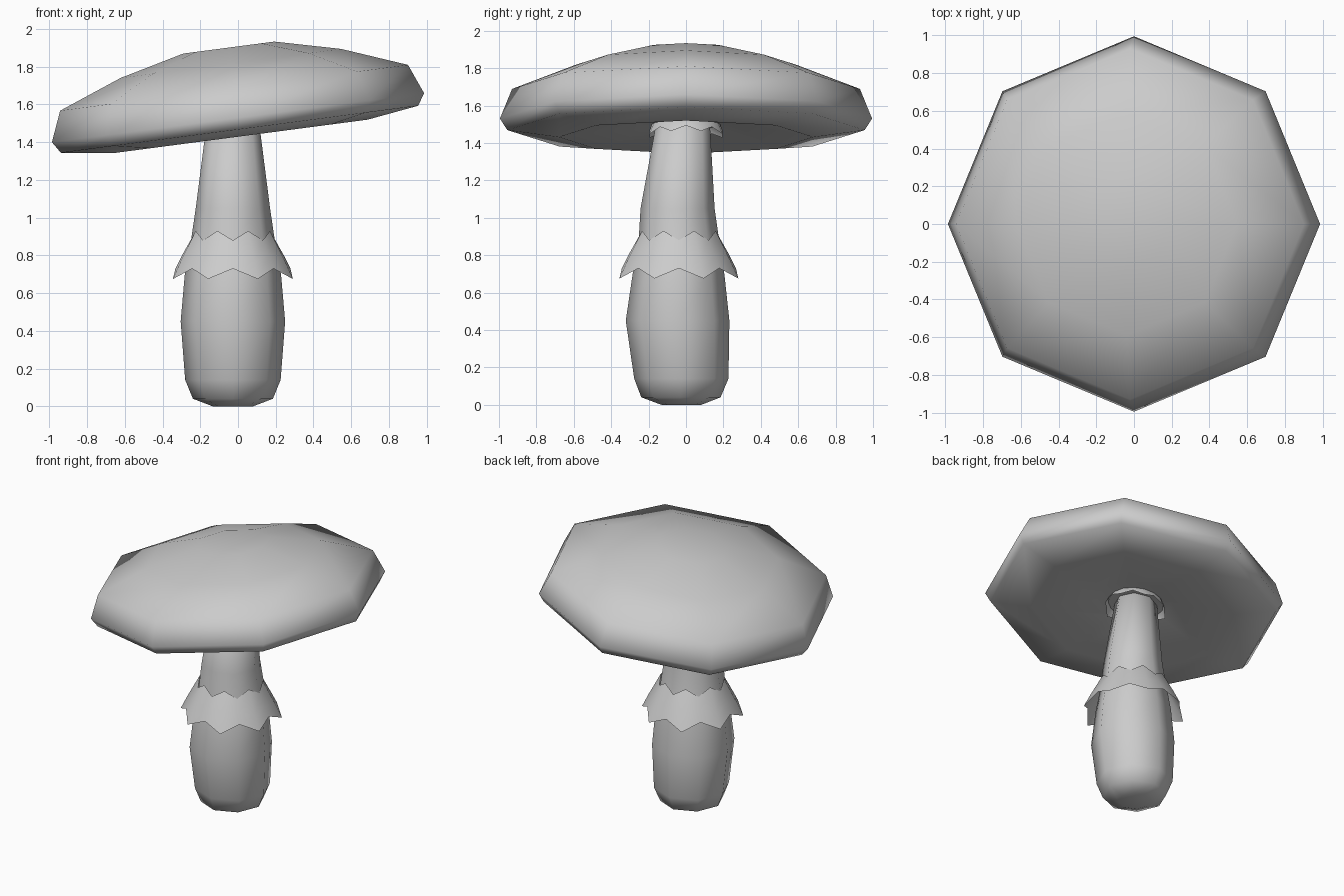
import bpy, bmesh, math
from mathutils import Matrix, Vector

if "Cube" in bpy.data.objects:
    bpy.data.objects.remove(bpy.data.objects["Cube"])


def loft(name, rings, cap_start=False, cap_end=False):
    """Skin a list of point rings into one smooth-shaded object."""
    bm = bmesh.new()
    loops = [[bm.verts.new(p) for p in ring] for ring in rings]
    n = len(loops[0])
    for a, b in zip(loops, loops[1:]):
        for i in range(n):
            j = (i + 1) % n
            bm.faces.new((a[i], a[j], b[j], b[i]))
    if cap_start:
        bm.faces.new(loops[0][::-1])
    if cap_end:
        bm.faces.new(loops[-1])
    if cap_start and cap_end:
        bmesh.ops.recalc_face_normals(bm, faces=bm.faces)
    mesh = bpy.data.meshes.new(name)
    bm.to_mesh(mesh)
    bm.free()
    mesh.shade_smooth()
    obj = bpy.data.objects.new(name, mesh)
    bpy.context.collection.objects.link(obj)
    return obj


def octagon(rx, ry, z, cx=0, cy=0):
    return [(cx + rx * math.cos(i * math.pi / 4),
             cy + ry * math.sin(i * math.pi / 4), z) for i in range(8)]


def zigzag(r_even, z_even, r_odd, z_odd):
    """16-point ring alternating between two radii and heights."""
    ring = []
    for i in range(16):
        a = i * math.pi / 8
        r, z = (r_odd, z_odd) if i % 2 else (r_even, z_even)
        ring.append((r * math.cos(a), r * math.sin(a), z))
    return ring


# Frame of the tilted cap
tilt = Matrix.Translation((0, 0, 1.53)) @ Matrix.Rotation(math.radians(-7.5), 4, 'Y')

# Cap: slightly hollow underside, rounded rim, low dome
cap_profile = [(0.25, -0.03), (0.68, -0.10), (0.955, -0.062), (0.995, 0.0),
               (0.93, 0.16), (0.59, 0.29), (0.243, 0.375)]
cap = loft("mushroom_cap", [octagon(r, r, h) for r, h in cap_profile], True, True)
cap.matrix_world = tilt

# Stem: eight-sided, swollen at the lower half (z, x radius, y radius, y centre)
stem_profile = [(0.0, 0.107, 0.107, -0.025), (0.04, 0.212, 0.212, -0.027),
                (0.14, 0.253, 0.252, -0.025), (0.45, 0.277, 0.277, -0.045),
                (0.70, 0.255, 0.245, -0.04), (0.88, 0.222, 0.215, -0.038),
                (1.05, 0.197, 0.198, -0.045), (1.55, 0.133, 0.138, -0.013)]
loft("stem", [octagon(rx, ry, z, -0.027, cy) for z, rx, ry, cy in stem_profile],
     True, True)

# Ragged skirt around the stem
skirt = loft("stem_skirt", [zigzag(0.305, 0.73, 0.344, 0.675),
                            zigzag(0.270, 0.80, 0.298, 0.77),
                            zigzag(0.224, 0.88, 0.213, 0.93)])
skirt.location = (-0.027, -0.038, 0)

# Small ragged collar under the cap
collar = loft("gill_collar", [zigzag(0.195, -0.06, 0.21, -0.09),
                              zigzag(0.180, -0.02, 0.185, -0.03),
                              zigzag(0.135, 0.0, 0.135, 0.0)])
collar.matrix_world = tilt @ Matrix.Translation((-0.02, 0.0, 0))
